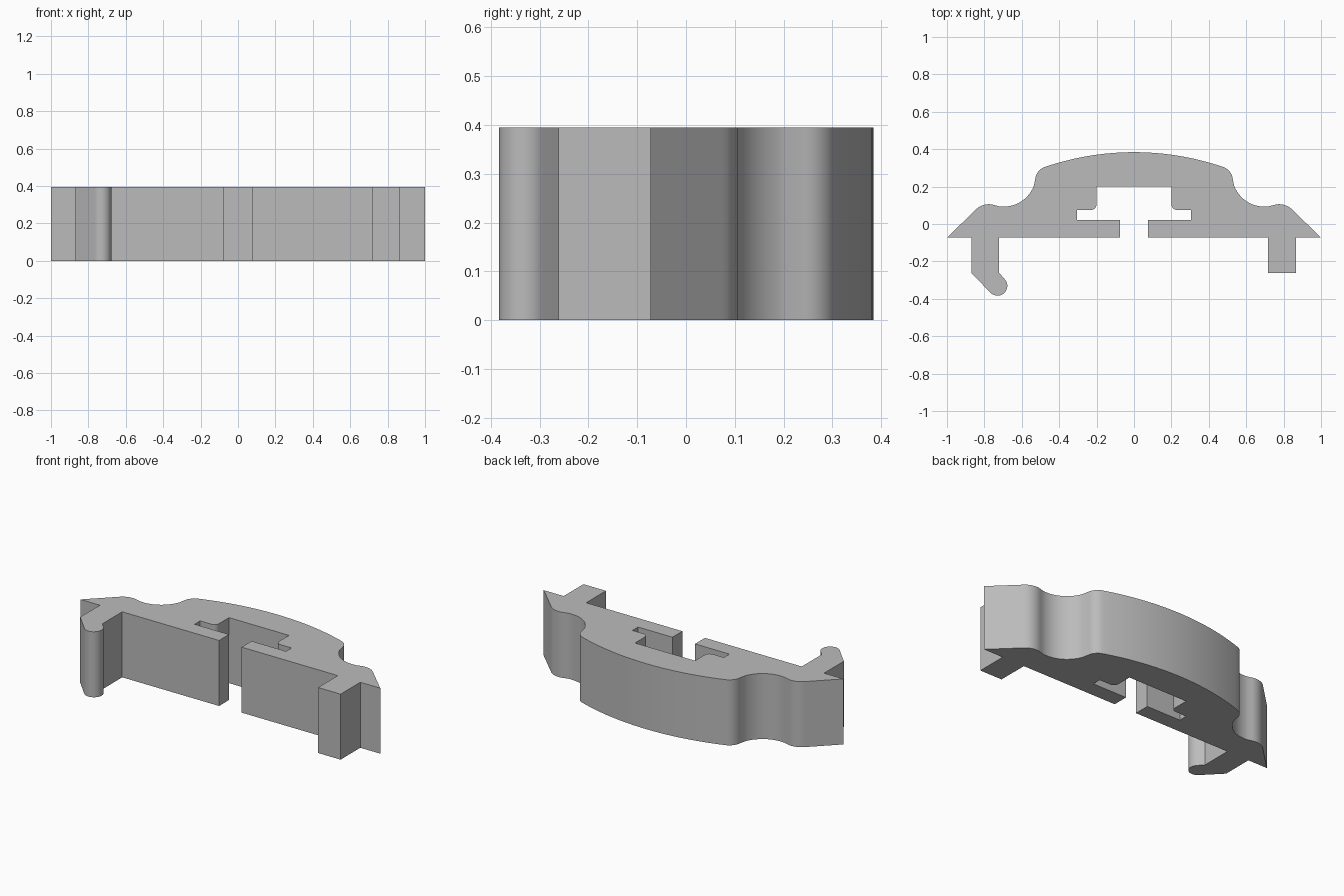
import bpy, bmesh
from math import pi, atan2, cos, sin
from mathutils import Vector

cube = bpy.data.objects.get("Cube")
if cube:
    bpy.data.objects.remove(cube, do_unlink=True)

HEIGHT = 0.395
BASE = -0.073      # flat front edge of the body
LEG_END = -0.261


def arc(a, m, b, n=10):
    """Points on the circle from a through m to b."""
    a, m, b = Vector(a), Vector(m), Vector(b)
    d = 2 * (a.x * (m.y - b.y) + m.x * (b.y - a.y) + b.x * (a.y - m.y))
    aa, mm, bb = a.length_squared, m.length_squared, b.length_squared
    c = Vector(((aa * (m.y - b.y) + mm * (b.y - a.y) + bb * (a.y - m.y)) / d,
                (aa * (b.x - m.x) + mm * (a.x - b.x) + bb * (m.x - a.x)) / d))
    start, end = (atan2(p.y - c.y, p.x - c.x) for p in (a, b))
    turn = (end - start) % (2 * pi)
    mid = (atan2(m.y - c.y, m.x - c.x) - start) % (2 * pi)
    if mid > turn:
        turn -= 2 * pi
    r = (a - c).length
    return [(c.x + r * cos(start + turn * i / n),
             c.y + r * sin(start + turn * i / n)) for i in range(n + 1)]


def mirrored(points):
    return [(-x, y) for x, y in reversed(points)]


# Wing tip, wing bump, hollow and shoulder on the left half
shoulder = [(1, BASE)]
shoulder += arc((0.85, 0.073), (0.80, 0.103), (0.745, 0.101), 8)
shoulder += arc((0.725, 0.095), (0.607, 0.118), (0.535, 0.205), 14)
shoulder += arc((0.527, 0.247), (0.512, 0.28), (0.482, 0.303), 8)
crown = arc((0.482, 0.303), (0, 0.384), (-0.482, 0.303), 32)[1:-1]

# T-shaped slot with rounded inner corners
slot = [(0.2, 0.2)]
slot += arc((0.2, 0.105), (0.209, 0.084), (0.23, 0.075), 6)
slot += [(0.305, 0.075), (0.305, 0.022), (0.075, 0.022), (0.075, BASE)]

# Hooked leg on the right, plain leg on the left
hook = [(-0.87, BASE), (-0.87, LEG_END)]
hook += arc((-0.768, -0.367), (-0.70, -0.374), (-0.693, -0.293), 14)
hook += [(-0.721, LEG_END), (-0.721, BASE)]
leg = [(0.717, BASE), (0.717, LEG_END), (0.867, LEG_END), (0.867, BASE)]

outline = (shoulder + crown + mirrored(shoulder) + hook
           + mirrored(slot) + slot + leg)
# The slot is walked up its right side and down its left side

# Extrude the outline into the clip
bm = bmesh.new()
face = bm.faces.new([bm.verts.new((x, y, 0)) for x, y in outline])
top = bmesh.ops.extrude_face_region(bm, geom=[face], use_keep_orig=True)["geom"]
bmesh.ops.translate(bm, vec=(0, 0, HEIGHT),
                    verts=[g for g in top if isinstance(g, bmesh.types.BMVert)])
bmesh.ops.recalc_face_normals(bm, faces=bm.faces)
mesh = bpy.data.meshes.new("clip_body")
bm.to_mesh(mesh)
bm.free()
body = bpy.data.objects.new("clip_body", mesh)
bpy.context.collection.objects.link(body)

# Plain grey material
grey = bpy.data.materials.new("plain_grey")
grey.use_nodes = True
colour = (0.5, 0.5, 0.5, 1)
grey.diffuse_color = colour
grey.node_tree.nodes["Principled BSDF"].inputs["Base Color"].default_value = colour
mesh.materials.append(grey)

# Smooth the curved walls, keep corners sharp
bpy.context.view_layer.objects.active = body
body.select_set(True)
bpy.ops.object.shade_smooth_by_angle(angle=0.5)
